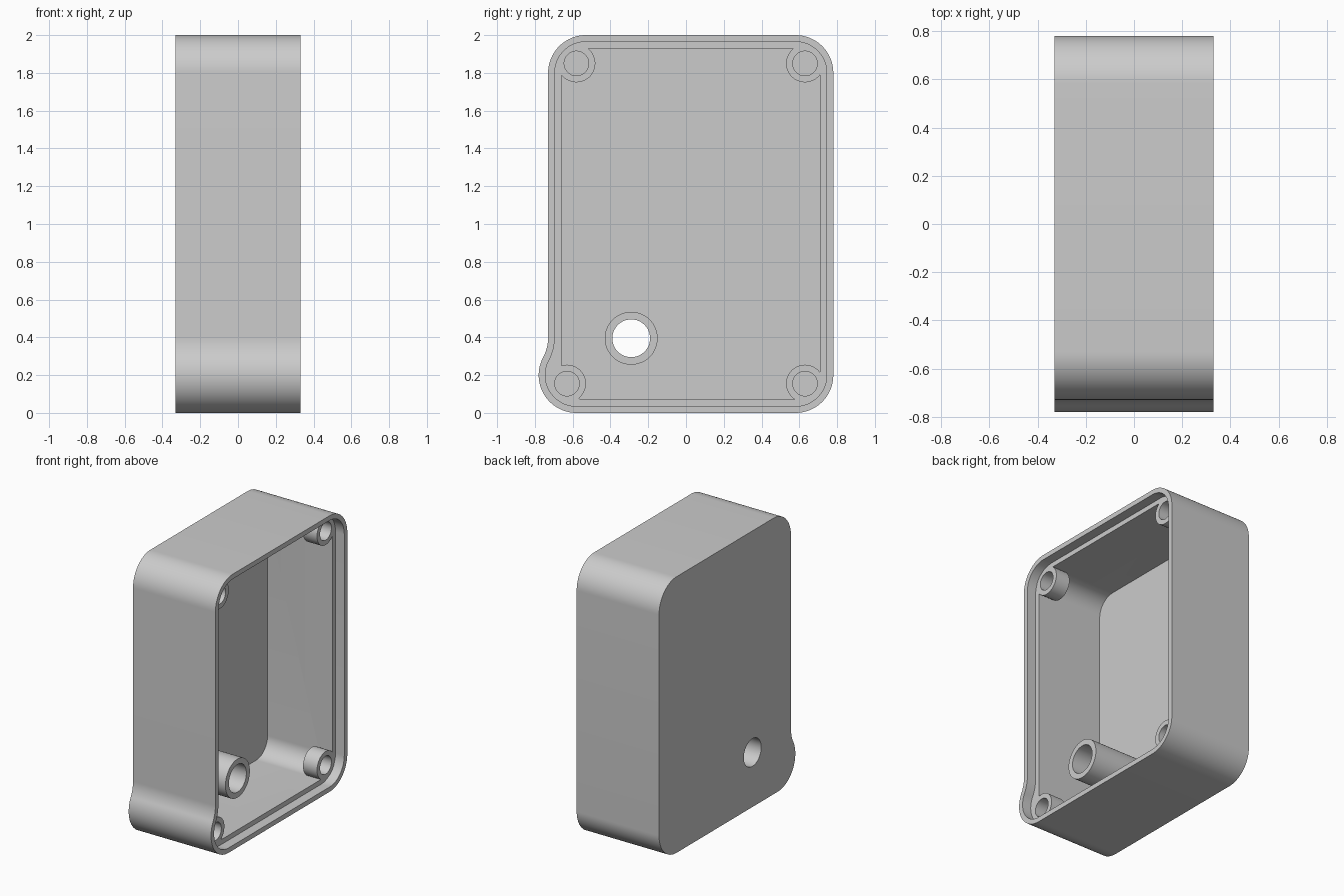
import bpy, bmesh
from math import sin, cos, pi, atan2
from mathutils import Matrix

default = bpy.data.objects.get("Cube")
if default:
    bpy.data.objects.remove(default, do_unlink=True)

GREY = (0.6, 0.6, 0.6, 1)
grey = bpy.data.materials.new("plain grey")
grey.use_nodes = True
grey.diffuse_color = GREY
grey.node_tree.nodes["Principled BSDF"].inputs["Base Color"].default_value = GREY

HALF = 0.33          # half the depth of the case
LEDGE = 0.26         # height of the lid ledge
FLOOR = -0.26        # inside of the closed face
RADIUS = 0.2         # outer corner radius


def arc(cy, cz, r, a0, a1, steps=20):
    return [(cy + r * cos(a0 + (a1 - a0) * i / steps),
             cz + r * sin(a0 + (a1 - a0) * i / steps)) for i in range(steps + 1)]


def outline(inset, bulge):
    """Rounded outline in the y-z plane, optionally with the swollen lower corner."""
    r = RADIUS - inset
    pts = arc(0.58, 0.2, r, -pi / 2, 0)
    pts += arc(0.58, 1.8, r, 0, pi / 2)
    pts += arc(-0.53, 1.8, r, pi / 2, pi)
    if bulge:
        fillet = 0.225
        a = atan2(0.2, -0.15 - fillet)
        pts += arc(-0.73 - fillet, 0.4, fillet + inset, 0, a - pi, 12)
        pts += arc(-0.58, 0.2, r, a, 1.5 * pi, 32)[1:]
    else:
        pts += arc(-0.53, 0.2, r, pi, 1.5 * pi)
    return pts


def finish(bm, name):
    bmesh.ops.recalc_face_normals(bm, faces=bm.faces)
    mesh = bpy.data.meshes.new(name)
    bm.to_mesh(mesh)
    bm.free()
    mesh.materials.append(grey)
    ob = bpy.data.objects.new(name, mesh)
    bpy.context.collection.objects.link(ob)
    return ob


def prism(name, pts, x0, x1):
    bm = bmesh.new()
    face = bm.faces.new([bm.verts.new((x0, y, z)) for y, z in pts])
    new = bmesh.ops.extrude_face_region(bm, geom=[face])["geom"]
    bmesh.ops.translate(bm, vec=(x1 - x0, 0, 0),
                        verts=[v for v in new if isinstance(v, bmesh.types.BMVert)])
    return finish(bm, name)


def cylinder(name, y, z, r, x0, x1):
    bm = bmesh.new()
    place = Matrix.Translation(((x0 + x1) / 2, y, z)) @ Matrix.Rotation(pi / 2, 4, 'Y')
    bmesh.ops.create_cone(bm, cap_ends=True, segments=48, radius1=r, radius2=r,
                          depth=x1 - x0, matrix=place)
    return finish(bm, name)


def combine(target, tool, operation):
    mod = target.modifiers.new(operation.lower(), 'BOOLEAN')
    mod.operation = operation
    mod.solver = 'EXACT'
    mod.object = tool
    tool.hide_render = True
    bpy.context.view_layer.objects.active = target
    bpy.ops.object.modifier_apply(modifier=mod.name)
    bpy.data.objects.remove(tool, do_unlink=True)


# Case body, lid recess and inner cavity
case = prism("case", outline(0, True), -HALF, HALF)
combine(case, prism("recess_cutter", outline(0.035, True), LEDGE, HALF + 0.1), 'DIFFERENCE')
combine(case, prism("cavity_cutter", outline(0.07, False), FLOOR, HALF + 0.1), 'DIFFERENCE')

# Short screw bosses in the corners
bosses = [(-0.58, 1.85), (0.63, 1.85), (0.63, 0.155), (-0.63, 0.155)]
for y, z in bosses:
    combine(case, cylinder("boss", y, z, 0.1, LEDGE - 0.11, LEDGE + 0.002), 'UNION')
for y, z in bosses:
    combine(case, cylinder("bore_cutter", y, z, 0.065, LEDGE - 0.1, HALF), 'DIFFERENCE')

# Tall tube around the through hole
combine(case, cylinder("tube", -0.29, 0.395, 0.14, FLOOR - 0.03, 0.2), 'UNION')
combine(case, cylinder("hole_cutter", -0.29, 0.395, 0.1, -HALF - 0.1, HALF), 'DIFFERENCE')

# Smooth rounded walls, sharp rims
bpy.ops.object.select_all(action='DESELECT')
case.select_set(True)
bpy.context.view_layer.objects.active = case
bpy.ops.object.shade_smooth_by_angle(angle=pi / 6)
